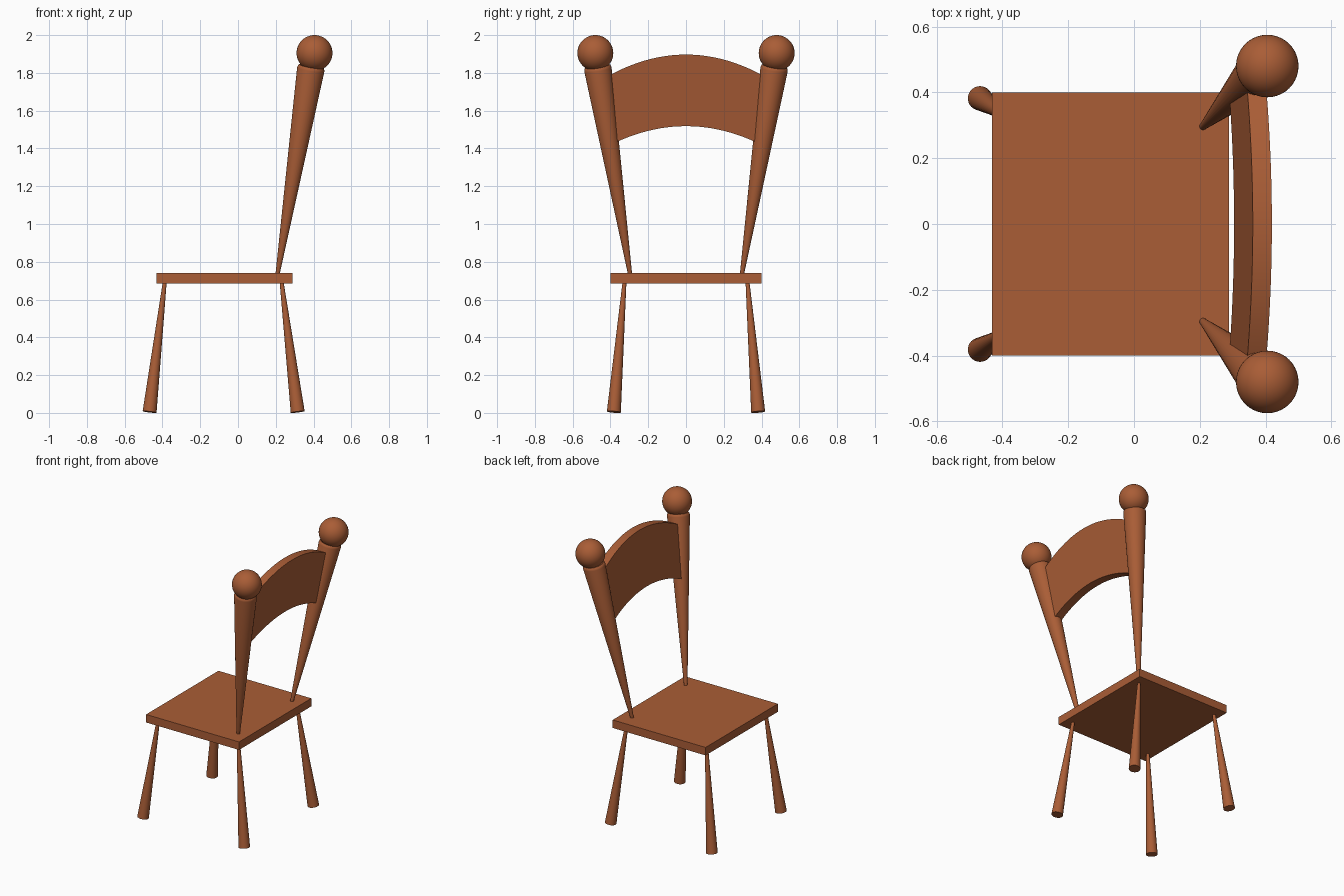
import bpy, bmesh, math
from mathutils import Vector

if "Cube" in bpy.data.objects:
    bpy.data.objects.remove(bpy.data.objects["Cube"])

wood = bpy.data.materials.new("warm_brown_wood")
wood.diffuse_color = (0.40, 0.11, 0.037, 1)
wood.use_nodes = True
wood.node_tree.nodes["Principled BSDF"].inputs["Base Color"].default_value = wood.diffuse_color


def finish(name, bm, smooth=True):
    bmesh.ops.recalc_face_normals(bm, faces=bm.faces)
    mesh = bpy.data.meshes.new(name)
    bm.to_mesh(mesh)
    bm.free()
    mesh.materials.append(wood)
    obj = bpy.data.objects.new(name, mesh)
    bpy.context.collection.objects.link(obj)
    if smooth:
        bpy.ops.object.select_all(action='DESELECT')
        obj.select_set(True)
        bpy.context.view_layer.objects.active = obj
        bpy.ops.object.shade_smooth_by_angle(angle=math.radians(35))
    return obj


def turned(name, a, b, profile, sides=32):
    """Lathe a (fraction along axis, radius) profile between points a and b."""
    a, b = Vector(a), Vector(b)
    rot = (b - a).to_track_quat('Z', 'Y')
    bm = bmesh.new()
    rings = []
    for t, r in profile:
        rings.append([bm.verts.new(a.lerp(b, t) + rot @ Vector(
            (r * math.cos(k * math.tau / sides), r * math.sin(k * math.tau / sides), 0)))
            for k in range(sides)])
    for lo, hi in zip(rings, rings[1:]):
        for k in range(sides):
            n = (k + 1) % sides
            bm.faces.new((lo[k], lo[n], hi[n], hi[k]))
    bm.faces.new(rings[0])
    bm.faces.new(rings[-1])
    return finish(name, bm)


# Seat
bm = bmesh.new()
bmesh.ops.create_cube(bm, size=1)
for v in bm.verts:
    v.co = Vector((-0.072 + v.co.x * 0.72, v.co.y * 0.8, 0.712 + v.co.z * 0.056))
finish("seat", bm, smooth=False)

for s, side in ((-1, "right"), (1, "left")):
    # Splayed legs, thicker toward the floor
    turned("front_leg_" + side, (-0.468, s * 0.382, 0.005), (-0.387, s * 0.325, 0.70),
           [(0, 0.037), (1, 0.010)])
    turned("rear_leg_" + side, (0.316, s * 0.382, 0.005), (0.230, s * 0.325, 0.70),
           [(0, 0.037), (1, 0.010)])
    # Back posts, thicker toward the top, with an eased rim
    turned("back_post_" + side, (0.207, s * 0.294, 0.72), (0.388, s * 0.469, 1.836),
           [(0, 0.010), (0.985, 0.073), (0.995, 0.070), (1, 0.064)])
    # Ball finials
    bm = bmesh.new()
    bmesh.ops.create_uvsphere(bm, u_segments=40, v_segments=24, radius=0.095)
    bmesh.ops.translate(bm, verts=bm.verts, vec=(0.405, s * 0.48, 1.905))
    finish("finial_" + side, bm)

# Arched back slat, leaning with the posts
N = 24
bm = bmesh.new()
cols = []
for i in range(N + 1):
    u = 2 * i / N - 1
    yt, yb = u * 0.445, u * 0.40
    zt = 1.897 - 0.107 * (yt / 0.4) ** 2
    zb = 1.518 - 0.078 * (yb / 0.355) ** 2
    col = []
    for y, z, dx in ((yt, zt, -0.029), (yt, zt, 0.029), (yb, zb, 0.029), (yb, zb, -0.029)):
        x = 0.390 + (z - 1.897) * 0.15 + dx
        col.append(bm.verts.new((x, y, z)))
    cols.append(col)
for p, q in zip(cols, cols[1:]):
    for k in range(4):
        n = (k + 1) % 4
        bm.faces.new((p[k], p[n], q[n], q[k]))
bm.faces.new(cols[0])
bm.faces.new(cols[-1])
finish("back_slat", bm)
